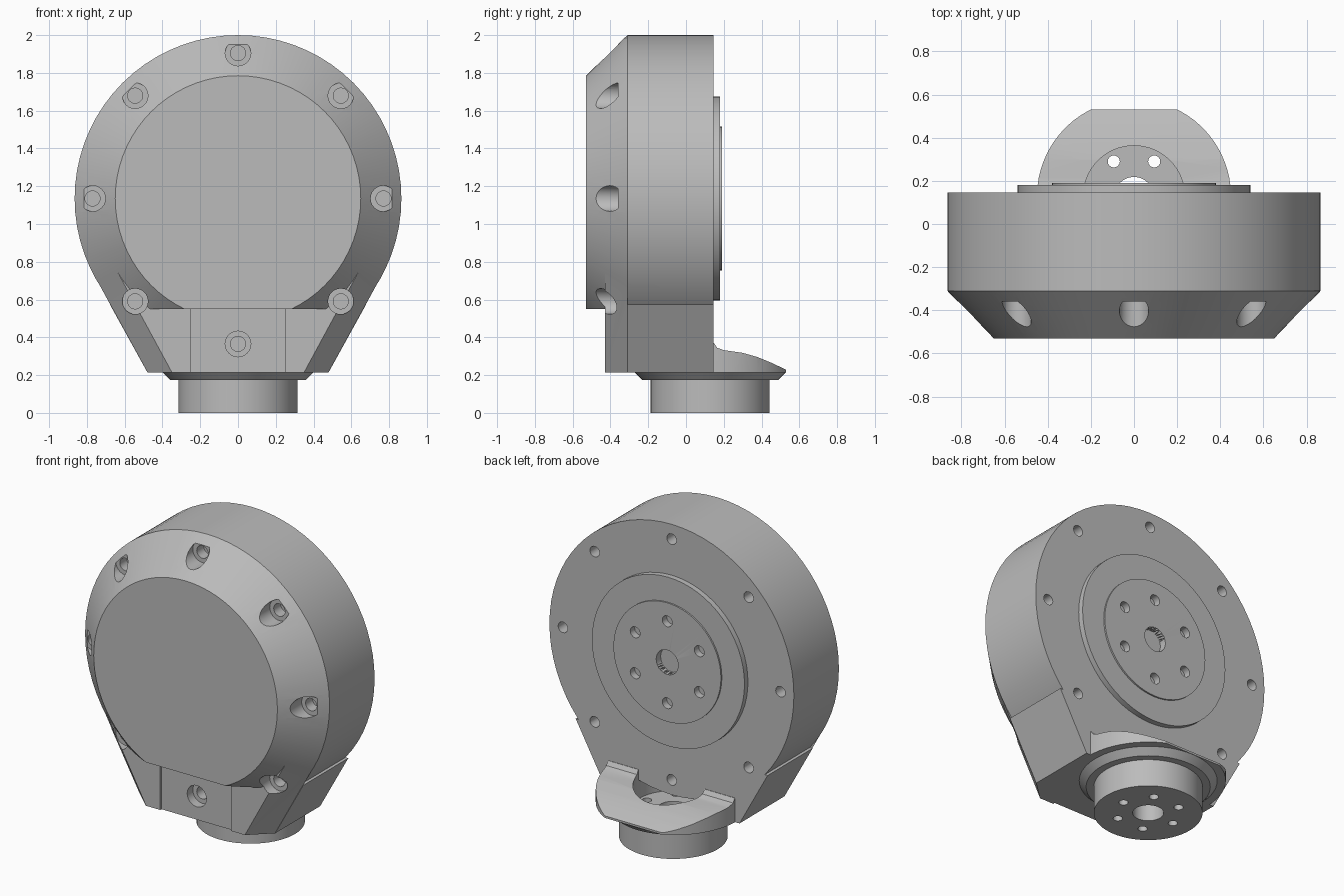
import bpy, bmesh, math
from mathutils import Matrix, Vector

if "Cube" in bpy.data.objects:
    bpy.data.objects.remove(bpy.data.objects["Cube"])

grey = bpy.data.materials.new("machined_grey")
grey.use_nodes = True
colour = (0.5, 0.5, 0.5, 1)
grey.diffuse_color = colour
grey.node_tree.nodes["Principled BSDF"].inputs["Base Color"].default_value = colour

AXIS_Z = 1.135      # height of the drum axis
HUB_Y = 0.128       # depth of the hub axis
ALONG_Y = Matrix.Rotation(-math.pi / 2, 4, 'X')


def finish(bm, name):
    bmesh.ops.remove_doubles(bm, verts=bm.verts, dist=1e-5)
    bmesh.ops.recalc_face_normals(bm, faces=bm.faces)
    mesh = bpy.data.meshes.new(name)
    bm.to_mesh(mesh)
    bm.free()
    mesh.materials.append(grey)
    obj = bpy.data.objects.new(name, mesh)
    bpy.context.collection.objects.link(obj)
    return obj


def lathe(name, profile, centre, along_y=False, steps=64):
    """Revolve (radius, height) points; a profile off the axis makes a ring."""
    bm = bmesh.new()
    verts = [bm.verts.new((r, 0, h)) for r, h in profile]
    edges = [bm.edges.new(p) for p in zip(verts, verts[1:])]
    if profile[0][0] > 0:
        edges.append(bm.edges.new((verts[-1], verts[0])))
    bmesh.ops.spin(bm, geom=verts + edges, cent=(0, 0, 0), axis=(0, 0, 1),
                   angle=2 * math.pi, steps=steps, use_duplicate=False)
    turn = ALONG_Y if along_y else Matrix()
    bm.transform(Matrix.Translation(centre) @ turn)
    return finish(bm, name)


def rod(name, radius, low, high, centre, along_y=False, steps=64):
    return lathe(name, [(0, low), (radius, low), (radius, high), (0, high)],
                 centre, along_y, steps)


def loft(name, first, second):
    """Join two matching outlines into a closed solid."""
    bm = bmesh.new()
    a = [bm.verts.new(p) for p in first]
    b = [bm.verts.new(p) for p in second]
    bm.faces.new(a)
    bm.faces.new(b)
    for i in range(len(a)):
        j = (i + 1) % len(a)
        bm.faces.new((a[i], a[j], b[j], b[i]))
    return finish(bm, name)


def box(name, low, high):
    (x, y, z), (u, v, w) = low, high
    return loft(name, [(x, y, z), (u, y, z), (u, v, z), (x, v, z)],
                [(x, y, w), (u, y, w), (u, v, w), (x, v, w)])


def combine(target, tool, operation):
    mod = target.modifiers.new("combine", 'BOOLEAN')
    mod.object, mod.operation, mod.solver = tool, operation, 'EXACT'
    bpy.context.view_layer.objects.active = target
    bpy.ops.object.modifier_apply(modifier=mod.name)
    bpy.data.objects.remove(tool)


def trapezoid(y, low_x, low_z, high_x, high_z):
    return [(-low_x, y, low_z), (low_x, y, low_z), (high_x, y, high_z), (-high_x, y, high_z)]


def ring_points(count, radius, start=0):
    for i in range(count):
        a = math.radians(start) + 2 * math.pi * i / count
        yield radius * math.cos(a), radius * math.sin(a)


# Neck: straight rear block and a front block with sloping cheeks
neck = loft("neck", trapezoid(-0.31, 0.48, 0.215, 0.679, 0.575),
            trapezoid(0.145, 0.48, 0.215, 0.679, 0.575))
cheeks = loft("cheeks", trapezoid(-0.43, 0.35, 0.215, 0.64, 0.75),
              trapezoid(-0.309, 0.48, 0.215, 0.755, 0.717))
combine(neck, cheeks, 'UNION')

# Rear lip: side profile swept across, trimmed to a round outline
side = [(0.1, 0.215), (0.53, 0.215), (0.53, 0.228), (0.46, 0.262), (0.38, 0.295),
        (0.3, 0.318), (0.2, 0.332), (0.165, 0.345), (0.148, 0.37), (0.1, 0.37)]
lip = loft("lip", [(-0.6, y, z) for y, z in side], [(0.6, y, z) for y, z in side])
combine(lip, rod("trim", 0.45, 0.1, 0.5, (0, HUB_Y, 0)), 'INTERSECT')
combine(neck, lip, 'UNION')
combine(neck, rod("pocket", 0.235, 0.1, 0.5, (0, HUB_Y, 0)), 'DIFFERENCE')

# Drum housing with a bevelled front, flattened above the neck
housing = lathe("housing", [(0, -0.53), (0.65, -0.53), (0.865, -0.31),
                            (0.865, 0.145), (0, 0.145)], (0, 0, AXIS_Z), True, 72)
combine(housing, box("flat", (-0.9, -0.7, 0.1), (0.9, -0.43, 0.55)), 'DIFFERENCE')
combine(housing, neck, 'UNION')
combine(housing, box("panel", (-0.25, -0.5, 0.1), (0.25, -0.417, 0.55)), 'DIFFERENCE')

# Counterbored screw holes in front, plain holes behind
for x, z in ring_points(8, 0.77):
    at = (x, 0, AXIS_Z + z)
    bore = [(0, -0.7), (0.068, -0.7), (0.068, -0.36), (0.04, -0.36), (0.04, -0.29), (0, -0.29)]
    combine(housing, lathe("bore", bore, at, True, 24), 'DIFFERENCE')
    combine(housing, rod("rear_hole", 0.034, 0.05, 0.3, at, True, 16), 'DIFFERENCE')

# Rotating output plate on the back
plate = lathe("output_plate", [(0, 0.1), (0.54, 0.1), (0.54, 0.18), (0.38, 0.18),
                               (0.38, 0.19), (0, 0.19)], (0, 0, AXIS_Z), True)
combine(plate, rod("centre_hole", 0.078, 0.11, 0.3, (0, 0, AXIS_Z), True, 32), 'DIFFERENCE')
for x, z in ring_points(6, 0.262, 30):
    combine(plate, rod("plate_hole", 0.035, 0.12, 0.3, (x, 0, AXIS_Z + z), True, 16), 'DIFFERENCE')

# Bottom hub with a conical flange and through holes
hub = lathe("mounting_hub", [(0.09, 0), (0.315, 0), (0.315, 0.175), (0.36, 0.175),
                             (0.4, 0.215), (0.235, 0.215), (0.235, 0.18), (0.09, 0.18)],
            (0, HUB_Y, 0))
for x, y in ring_points(6, 0.187):
    combine(hub, rod("hub_hole", 0.028, -0.1, 0.3, (x, HUB_Y + y, 0), False, 16), 'DIFFERENCE')

for obj in (housing, plate, hub):
    bpy.ops.object.select_all(action='DESELECT')
    obj.select_set(True)
    bpy.context.view_layer.objects.active = obj
    bpy.ops.object.shade_smooth_by_angle(angle=math.radians(25))
